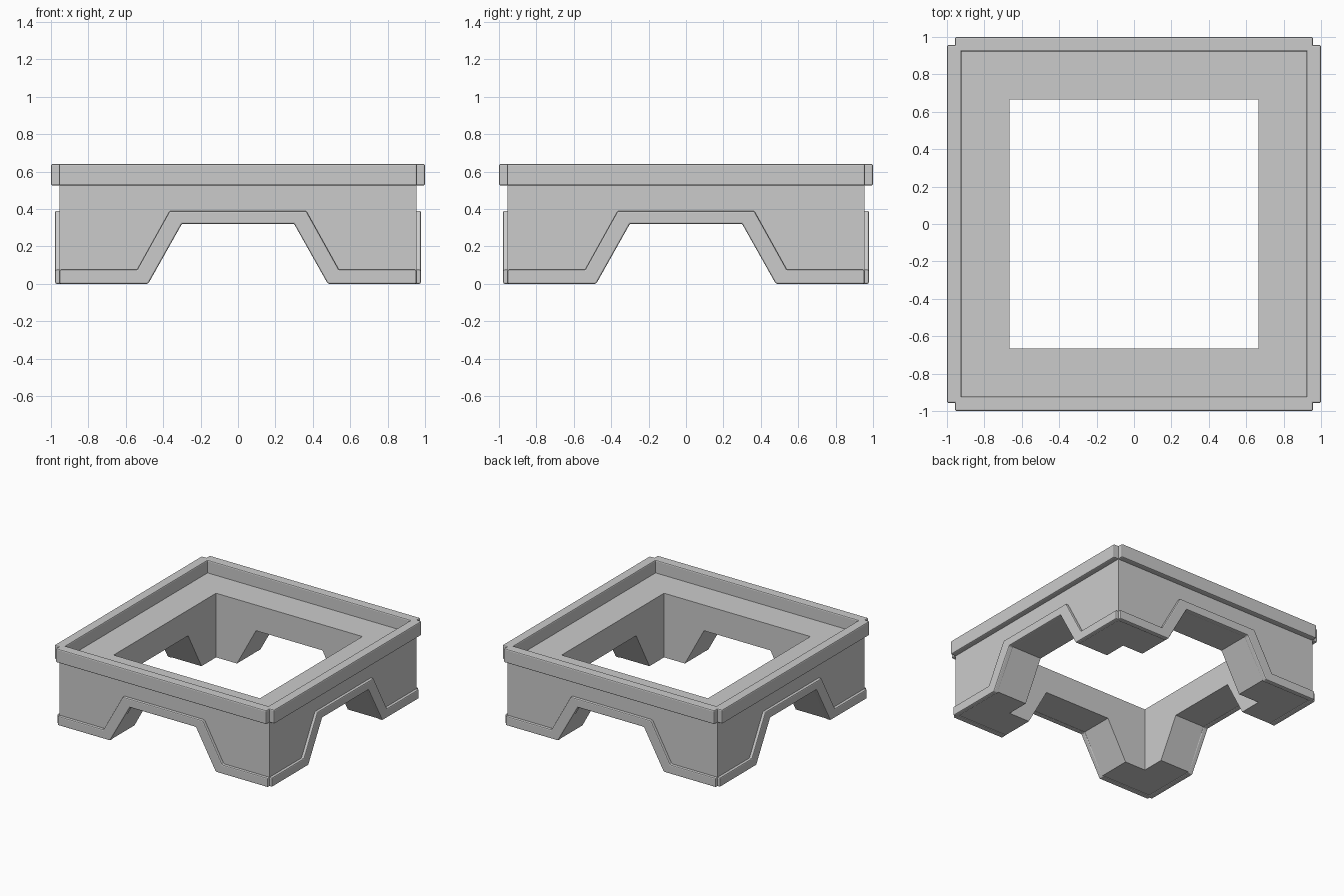
import bpy, bmesh, math
from mathutils import Matrix

if "Cube" in bpy.data.objects:
    bpy.data.objects.remove(bpy.data.objects["Cube"])

ARCH = [(-0.48, 0.0), (-0.30, 0.32), (0.30, 0.32), (0.48, 0.0)]
TRIM_TOP = [(0.955, 0.075), (0.54, 0.075), (0.365, 0.39),
            (-0.365, 0.39), (-0.54, 0.075), (-0.955, 0.075)]


def prism(name, profile, y0, y1, turn=0, bevel=0):
    """Extrude an x/z profile along y, then turn it about z."""
    bm = bmesh.new()
    face = bm.faces.new([bm.verts.new((x, y0, z)) for x, z in profile])
    ext = bmesh.ops.extrude_face_region(bm, geom=[face])
    moved = [v for v in ext["geom"] if isinstance(v, bmesh.types.BMVert)]
    bmesh.ops.translate(bm, verts=moved, vec=(0, y1 - y0, 0))
    bmesh.ops.recalc_face_normals(bm, faces=bm.faces)
    if bevel:
        bmesh.ops.bevel(bm, geom=bm.edges[:], offset=bevel, segments=2,
                        profile=0.5, affect='EDGES')
    bmesh.ops.transform(bm, matrix=Matrix.Rotation(turn, 4, 'Z'), verts=bm.verts)
    mesh = bpy.data.meshes.new(name)
    bm.to_mesh(mesh)
    bm.free()
    obj = bpy.data.objects.new(name, mesh)
    bpy.context.collection.objects.link(obj)
    return obj


def rect(w, z0, z1):
    return [(-w, z0), (w, z0), (w, z1), (-w, z1)]


# Thick square frame with a through opening and an arch in every wall
body = prism("frame_body", rect(0.955, 0.008, 0.535), -0.955, 0.955)
arch_cut = [(-0.491, -0.02), (-0.302, 0.324), (0.302, 0.324), (0.491, -0.02)]
cutters = [prism("opening_cutter", rect(0.665, -0.1, 0.7), -0.665, 0.665),
           prism("arch_cutter_front", arch_cut, -1.2, 1.2),
           prism("arch_cutter_side", arch_cut, -1.2, 1.2, math.pi / 2)]
bpy.context.view_layer.objects.active = body
for cutter in cutters:
    cutter.hide_render = True
    mod = body.modifiers.new("cut", 'BOOLEAN')
    mod.operation = 'DIFFERENCE'
    mod.solver = 'EXACT'
    mod.object = cutter
    bpy.ops.object.modifier_apply(modifier=mod.name)
    bpy.data.objects.remove(cutter)

# Rim bar and arched foot trim on each of the four sides
trim_profile = [(-0.955, 0.0)] + ARCH + [(0.955, 0.0)] + TRIM_TOP
for i, side in enumerate(("front", "right", "back", "left")):
    turn = i * math.pi / 2
    prism("rim_bar_" + side, rect(0.957, 0.525, 0.64), -1.0, -0.922, turn, 0.009)
    prism("foot_trim_" + side, trim_profile, -0.978, -0.935, turn, 0.008)
